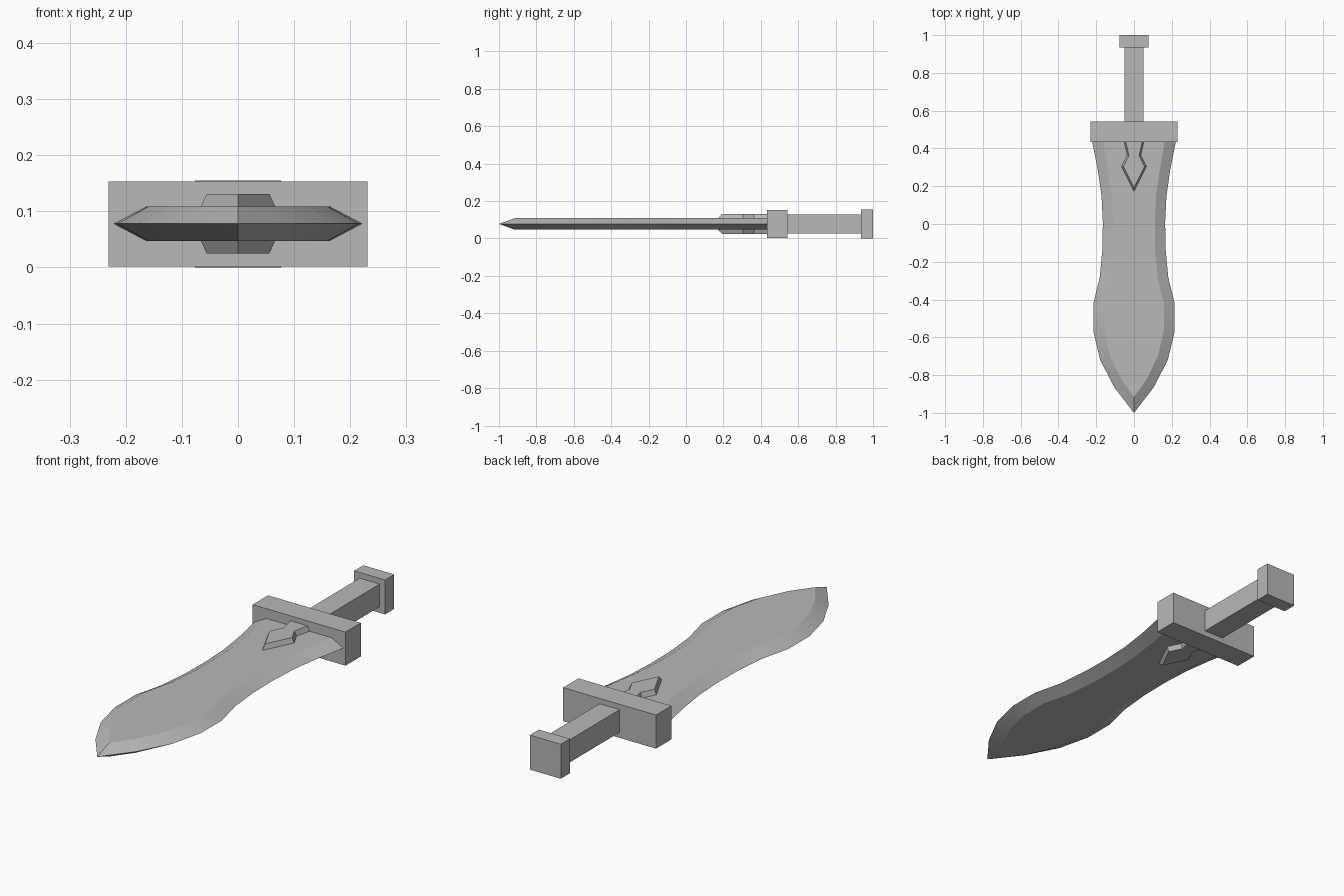
import bpy, bmesh, math

if "Cube" in bpy.data.objects:
    bpy.data.objects.remove(bpy.data.objects["Cube"])

# Dark grey used on every part
grey = bpy.data.materials.new("dark_grey")
grey.diffuse_color = (0.48, 0.48, 0.48, 1)
grey.use_nodes = True
grey.node_tree.nodes["Principled BSDF"].inputs["Base Color"].default_value = grey.diffuse_color


def box(name, hx, y0, y1, z0, z1):
    bpy.ops.mesh.primitive_cube_add(size=1, location=(0, (y0 + y1) / 2, (z0 + z1) / 2))
    ob = bpy.context.object
    ob.name = name
    ob.scale = (2 * hx, y1 - y0, z1 - z0)
    bpy.ops.object.transform_apply(location=True, scale=True)
    ob.data.materials.append(grey)
    return ob


def symmetric_loft(name, levels):
    """levels: list of (z, [(half_width, y), ...]) with the last point at the tip (x = 0)."""
    bm = bmesh.new()
    rings = []
    for z, pts in levels:
        right = [bm.verts.new((x, y, z)) for x, y in pts]
        left = [bm.verts.new((-x, y, z)) for x, y in pts[:-1]]
        rings.append((right, left + [right[-1]]))
    # Walls between levels
    for (r0, l0), (r1, l1) in zip(rings, rings[1:]):
        a, b = r0 + l0[-2::-1], r1 + l1[-2::-1]
        for i in range(len(a)):
            j = (i + 1) % len(a)
            bm.faces.new((a[i], a[j], b[j], b[i]))
    # Caps as strips across the width
    for r, l in (rings[0], rings[-1]):
        for i in range(len(r) - 2):
            bm.faces.new((r[i], r[i + 1], l[i + 1], l[i]))
        bm.faces.new((r[-2], r[-1], l[-2]))
    bmesh.ops.recalc_face_normals(bm, faces=bm.faces)
    me = bpy.data.meshes.new(name)
    bm.to_mesh(me)
    bm.free()
    me.materials.append(grey)
    ob = bpy.data.objects.new(name, me)
    bpy.context.collection.objects.link(ob)
    return ob


# Blade: sharp mid-height edge, bevelled to flat faces above and below
edge = [(0.224, 0.45), (0.192, 0.29), (0.172, 0.15), (0.165, 0.01), (0.167, -0.13),
        (0.181, -0.28), (0.215, -0.42), (0.215, -0.57), (0.179, -0.72), (0.104, -0.865), (0, -1)]
inner = [(0.165, 0.45), (0.137, 0.29), (0.117, 0.15), (0.11, 0.01), (0.111, -0.13),
         (0.125, -0.285), (0.16, -0.425), (0.159, -0.56), (0.126, -0.7), (0.066, -0.825), (0, -0.915)]
blade = symmetric_loft("blade", [(0.047, inner), (0.078, edge), (0.109, inner)])
bpy.context.view_layer.objects.active = blade
blade.select_set(True)
bpy.ops.object.shade_smooth_by_angle(angle=math.radians(22))

# Raised diamond ornament on both faces, bevelled rim
base = [(0.055, 0.45), (0.052, 0.435), (0.036, 0.365), (0.066, 0.305), (0, 0.172)]
top = [(0.046, 0.45), (0.043, 0.435), (0.027, 0.362), (0.056, 0.304), (0, 0.192)]
symmetric_loft("ornament", [(0.025, top), (0.047, base), (0.109, base), (0.131, top)])

# Hilt
box("guard", 0.231, 0.434, 0.543, 0.002, 0.153)
box("grip", 0.05, 0.53, 0.945, 0.027, 0.129)
box("pommel", 0.077, 0.935, 1.0, 0.0, 0.155)
